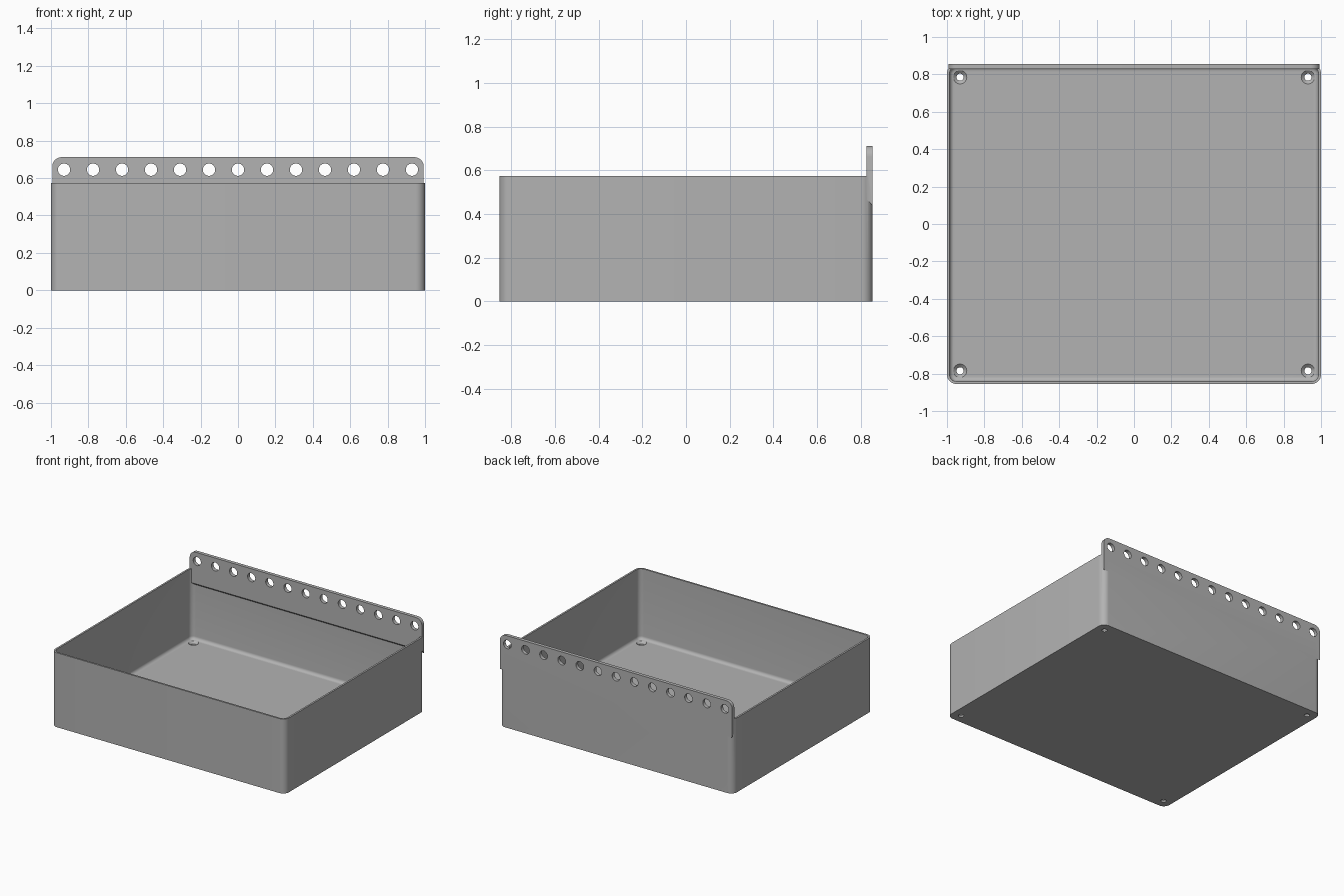
import bpy, bmesh
from math import sin, cos, pi, radians

cube = bpy.data.objects.get("Cube")
if cube:
    bpy.data.objects.remove(cube, do_unlink=True)

grey = bpy.data.materials.new("plain grey")
grey.use_nodes = True
colour = (0.45, 0.45, 0.45, 1)
grey.diffuse_color = colour
grey.node_tree.nodes["Principled BSDF"].inputs["Base Color"].default_value = colour

HX, HY, H = 1.0, 0.855, 0.575     # half width, half depth, wall height
WALL, FLOOR, R = 0.014, 0.03, 0.05
FILLET = 0.025


def finish(name, bm):
    bmesh.ops.recalc_face_normals(bm, faces=bm.faces)
    mesh = bpy.data.meshes.new(name)
    bm.to_mesh(mesh)
    bm.free()
    obj = bpy.data.objects.new(name, mesh)
    bpy.context.collection.objects.link(obj)
    mesh.materials.append(grey)
    return obj


def rounded_rect(inset, steps=8):
    """Outline of the tray, moved inward by inset."""
    r = max(R - inset, 0.012)
    cx, cy = HX - inset - r, HY - inset - r
    points = []
    for q, (sx, sy) in enumerate([(1, 1), (-1, 1), (-1, -1), (1, -1)]):
        for i in range(steps + 1):
            a = (q + i / steps) * pi / 2
            points.append((sx * cx + r * cos(a), sy * cy + r * sin(a)))
    return points


def loft(name, rings):
    """Closed skin through rings of points, capped at both ends."""
    bm = bmesh.new()
    loops = [[bm.verts.new(p) for p in ring] for ring in rings]
    for a, b in zip(loops, loops[1:]):
        for i in range(len(a)):
            j = (i + 1) % len(a)
            bm.faces.new((a[i], a[j], b[j], b[i]))
    bm.faces.new(loops[0])
    bm.faces.new(loops[-1])
    return finish(name, bm)


def add_cylinder(bm, centre, r1, r2, depth, axis="Z"):
    made = bmesh.ops.create_cone(bm, cap_ends=True, segments=32,
                                 radius1=r1, radius2=r2, depth=depth)["verts"]
    if axis == "Y":
        for v in made:
            v.co.y, v.co.z = v.co.z, -v.co.y
    bmesh.ops.translate(bm, verts=made, vec=centre)


def boolean(target, other, operation):
    mod = target.modifiers.new(operation.title(), "BOOLEAN")
    mod.operation, mod.object, mod.solver = operation, other, "EXACT"
    bpy.context.view_layer.objects.active = target
    bpy.ops.object.modifier_apply(modifier=mod.name)
    bpy.data.objects.remove(other, do_unlink=True)


# Open tray: outer wall, rim, inner wall and filleted floor
sections = [(0, 0), (0, H), (WALL, H)]
for i in range(7):
    a = i / 6 * pi / 2
    sections.append((WALL + FILLET * (1 - cos(a)), FLOOR + FILLET * (1 - sin(a))))
tray = loft("tray", [[(x, y, z) for x, y in rounded_rect(inset)]
                     for inset, z in sections])

# Mounting flange: rounded top corners and a sloping lower edge
FX, FRONT, BACK, TOP = 0.993, 0.828, HY, 0.712


def flange_outline(y, low):
    points = [(-FX, y, low), (FX, y, low)]
    for side, start in ((1, 0), (-1, pi / 2)):
        for i in range(9):
            a = start + i / 8 * pi / 2
            points.append((side * (FX - R) + R * cos(a), y, TOP - R + R * sin(a)))
    return points


flange = loft("mounting_flange", [flange_outline(FRONT, 0.468),
                                  flange_outline(BACK, 0.44)])
boolean(tray, flange, "UNION")

# Row of hanging holes
bm = bmesh.new()
for i in range(13):
    add_cylinder(bm, (0.155 * (i - 6), FRONT, 0.645), 0.033, 0.033, 0.2, "Y")
boolean(tray, finish("hanging_hole_cutter", bm), "DIFFERENCE")

# Countersunk screw holes through the floor corners
for r1, r2, z, depth in ((0.019, 0.019, 0, 0.2), (0.017, 0.037, 0.022, 0.018)):
    bm = bmesh.new()
    for sx in (-1, 1):
        for sy in (-1, 1):
            add_cylinder(bm, (sx * 0.93, sy * 0.785, z), r1, r2, depth)
    boolean(tray, finish("screw_hole_cutter", bm), "DIFFERENCE")

bpy.ops.object.select_all(action="DESELECT")
tray.select_set(True)
bpy.context.view_layer.objects.active = tray
bpy.ops.object.shade_smooth_by_angle(angle=radians(30))
